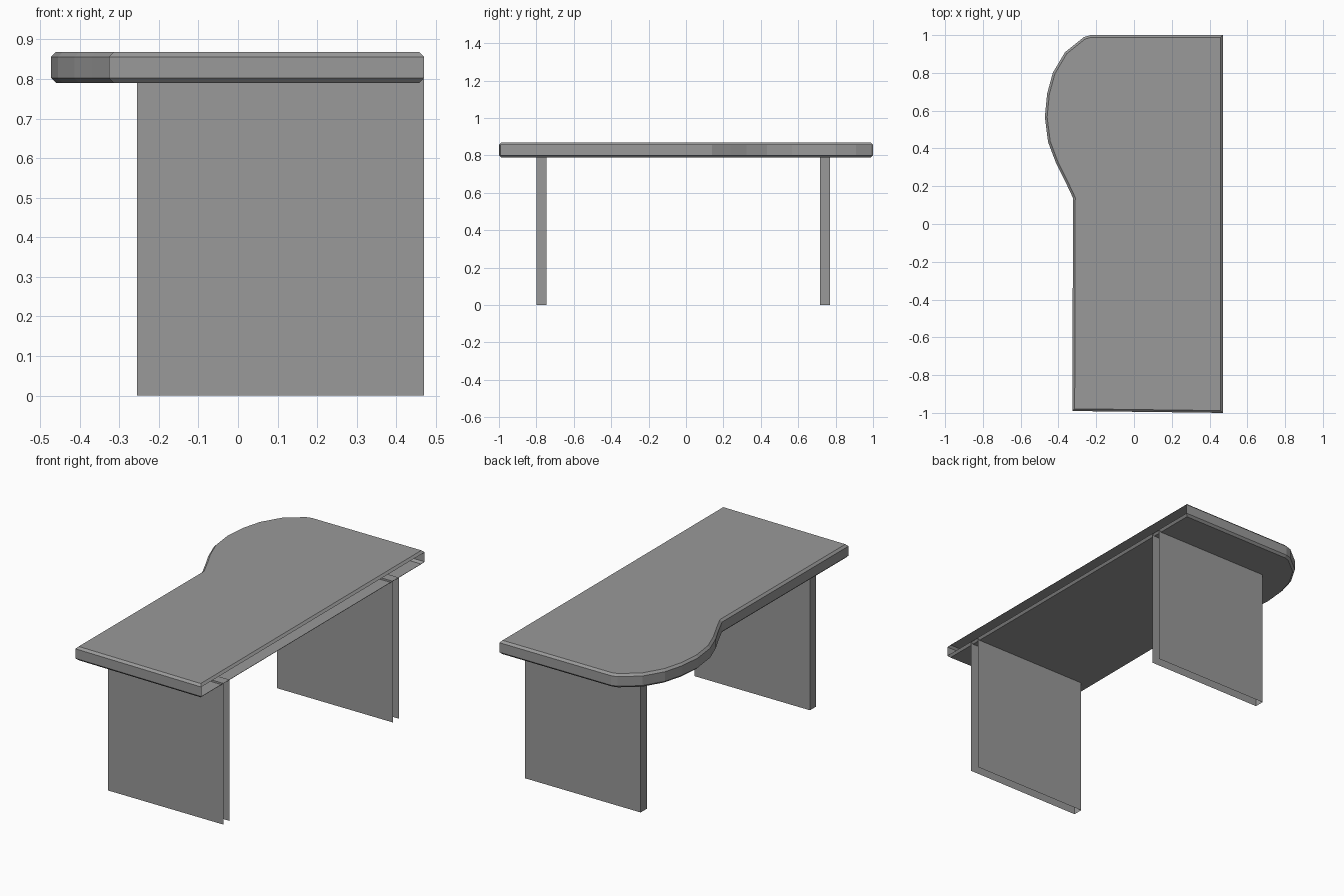
import bpy
import bmesh

cube = bpy.data.objects.get("Cube")
if cube:
    bpy.data.objects.remove(cube, do_unlink=True)

grey = bpy.data.materials.new("plain grey")
grey.use_nodes = True
GREY = (0.32, 0.32, 0.32, 1)
grey.diffuse_color = GREY
grey.node_tree.nodes["Principled BSDF"].inputs["Base Color"].default_value = GREY

X_WALL = 0.47  # the side against the wall, left open


def finish(bm, name):
    mesh = bpy.data.meshes.new(name)
    bm.to_mesh(mesh)
    bm.free()
    mesh.materials.append(grey)
    obj = bpy.data.objects.new(name, mesh)
    bpy.context.collection.objects.link(obj)
    return obj


def remove_faces(bm, directions):
    """Open the shell on the faces that point squarely along the directions."""
    bm.normal_update()
    faces = [f for f in bm.faces
             if any(f.normal.dot(d) > 0.99 for d in directions)]
    bmesh.ops.delete(bm, geom=faces, context="FACES")


# Tabletop: straight wall side, rounded bulge on the other side
outline = [
    (X_WALL, -1.0), (X_WALL, 1.0), (-0.23, 1.0), (-0.265, 0.99),
    (-0.365, 0.91), (-0.43, 0.80), (-0.46, 0.69), (-0.472, 0.566),
    (-0.455, 0.434), (-0.413, 0.323), (-0.37, 0.238), (-0.323, 0.138),
    (-0.326, -0.99),
]
BOTTOM, TOP = 0.79, 0.868
bm = bmesh.new()
base = bm.faces.new([bm.verts.new((x, y, BOTTOM)) for x, y in outline])
slab = bmesh.ops.extrude_face_region(bm, geom=[base], use_keep_orig=True)
for v in slab["geom"]:
    if isinstance(v, bmesh.types.BMVert):
        v.co.z = TOP
bmesh.ops.recalc_face_normals(bm, faces=bm.faces[:])
rims = [e for e in bm.edges if abs(e.verts[0].co.z - e.verts[1].co.z) < 0.001]
bmesh.ops.bevel(bm, geom=rims, offset=0.012, segments=1, affect="EDGES")
remove_faces(bm, [(1, 0, 0)])
finish(bm, "tabletop")

# Panel legs: thin hollow boxes, open at the wall side and underneath
for name, y in (("front_leg", -0.773), ("back_leg", 0.743)):
    bm = bmesh.new()
    bmesh.ops.create_cube(bm, size=1)
    x_free, height, thickness = -0.255, 0.80, 0.055
    for v in bm.verts:
        v.co.x = X_WALL if v.co.x > 0 else x_free
        v.co.y = y + v.co.y * thickness
        v.co.z = height if v.co.z > 0 else 0
    remove_faces(bm, [(1, 0, 0), (0, 0, -1)])
    finish(bm, name)
